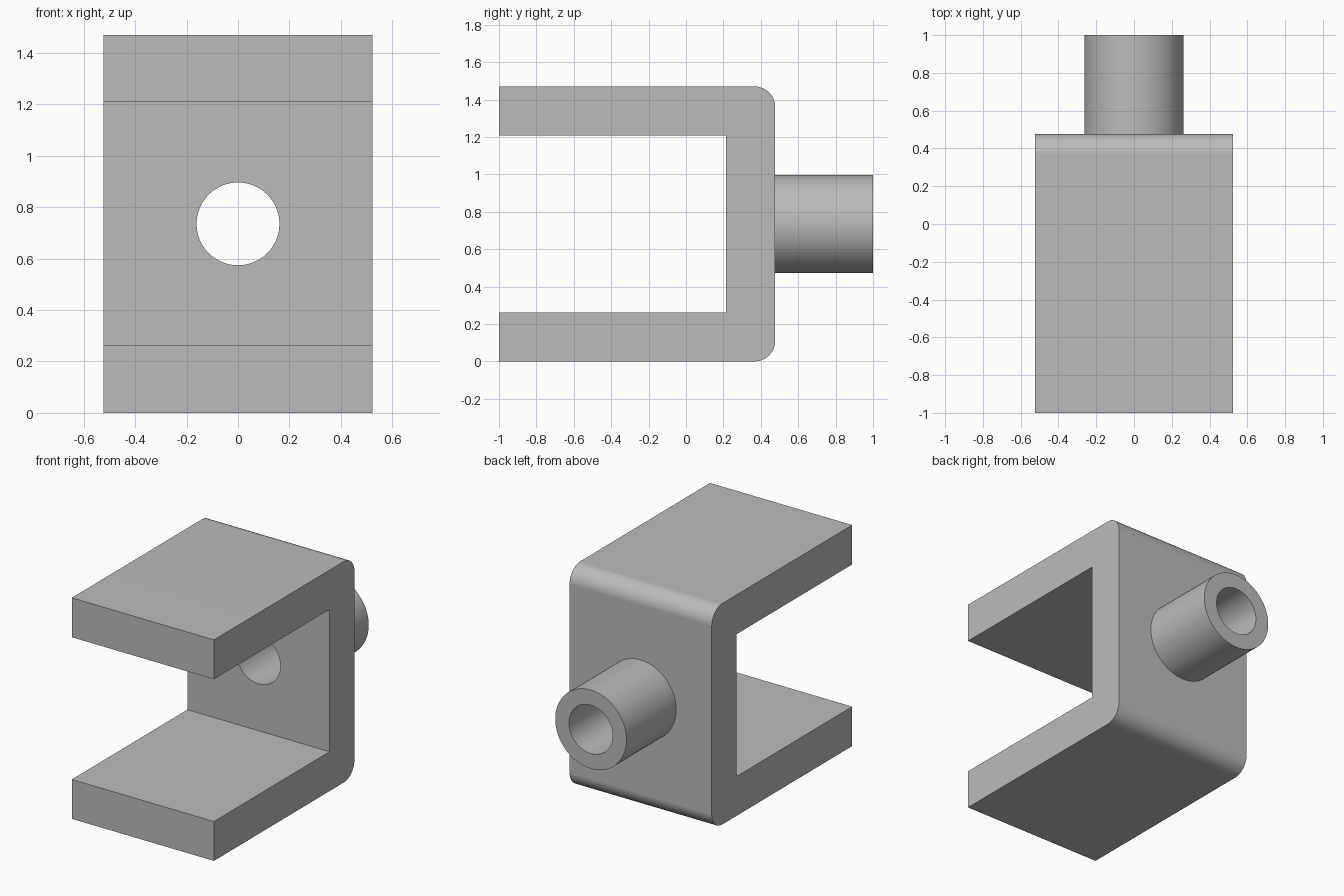
import bpy
import bmesh
from math import sin, cos, pi, radians
from mathutils import Matrix, Vector

if "Cube" in bpy.data.objects:
    bpy.data.objects.remove(bpy.data.objects["Cube"], do_unlink=True)

HALF_W, HEIGHT, WALL = 0.523, 1.47, 0.262
FRONT, BACK, END = -1.0, 0.477, 1.0
CORNER, OUTER, BORE = 0.11, 0.262, 0.161
MID = HEIGHT / 2

steel = bpy.data.materials.new("plain grey")
steel.use_nodes = True
grey = (0.5, 0.5, 0.5, 1)
steel.diffuse_color = grey
steel.node_tree.nodes["Principled BSDF"].inputs["Base Color"].default_value = grey


def make_object(name, bm):
    bmesh.ops.recalc_face_normals(bm, faces=bm.faces)
    mesh = bpy.data.meshes.new(name)
    bm.to_mesh(mesh)
    bm.free()
    mesh.materials.append(steel)
    obj = bpy.data.objects.new(name, mesh)
    bpy.context.collection.objects.link(obj)
    return obj


def smooth(obj):
    bpy.ops.object.select_all(action='DESELECT')
    obj.select_set(True)
    bpy.context.view_layer.objects.active = obj
    bpy.ops.object.shade_smooth_by_angle(angle=radians(30))


def corner(z, start):
    # Quarter-round outer bend of the bracket
    return [(BACK - CORNER + CORNER * cos(start + pi / 2 * i / 10),
             z + CORNER * sin(start + pi / 2 * i / 10)) for i in range(11)]


# U-shaped bracket: side profile extruded across the width
inner = BACK - WALL
profile = [(FRONT, 0)] + corner(CORNER, -pi / 2) + corner(HEIGHT - CORNER, 0)
profile += [(FRONT, HEIGHT), (FRONT, HEIGHT - WALL), (inner, HEIGHT - WALL),
            (inner, WALL), (FRONT, WALL)]
bm = bmesh.new()
face = bm.faces.new([bm.verts.new((-HALF_W, y, z)) for y, z in profile])
side = bmesh.ops.extrude_face_region(bm, geom=[face])
bmesh.ops.translate(bm, vec=(2 * HALF_W, 0, 0),
                    verts=[v for v in side["geom"] if isinstance(v, bmesh.types.BMVert)])
bracket = make_object("bracket", bm)

# Bore through the back wall
bm = bmesh.new()
bmesh.ops.create_cone(bm, cap_ends=True, segments=64, radius1=BORE, radius2=BORE, depth=WALL * 2,
                      matrix=Matrix.Translation((0, BACK - WALL / 2, MID)) @ Matrix.Rotation(pi / 2, 4, 'X'))
cutter = make_object("bore_cutter", bm)
cutter.hide_render = True
cut = bracket.modifiers.new("bore", 'BOOLEAN')
cut.operation = 'DIFFERENCE'
cut.solver = 'EXACT'
cut.object = cutter
bpy.context.view_layer.objects.active = bracket
bpy.ops.object.modifier_apply(modifier=cut.name)
bpy.data.objects.remove(cutter, do_unlink=True)
smooth(bracket)
bracket.modifiers.new("flat_sides", 'WEIGHTED_NORMAL').keep_sharp = True

# Hollow tube on the back, lathed from its wall section
bm = bmesh.new()
section = [(OUTER, BACK), (OUTER, END), (BORE, END), (BORE, BACK)]
verts = [bm.verts.new((r, y, MID)) for r, y in section]
edges = [bm.edges.new(pair) for pair in zip(verts, verts[1:])]
bmesh.ops.spin(bm, geom=verts + edges, cent=Vector((0, 0, MID)), axis=(0, 1, 0),
               angle=2 * pi, steps=64, use_merge=True)
bmesh.ops.remove_doubles(bm, verts=bm.verts, dist=0.0001)
tube = make_object("tube", bm)
# The open end meets the wall, so orient by the end ring
if any(p.normal.y < -0.9 for p in tube.data.polygons):
    tube.data.flip_normals()
smooth(tube)
